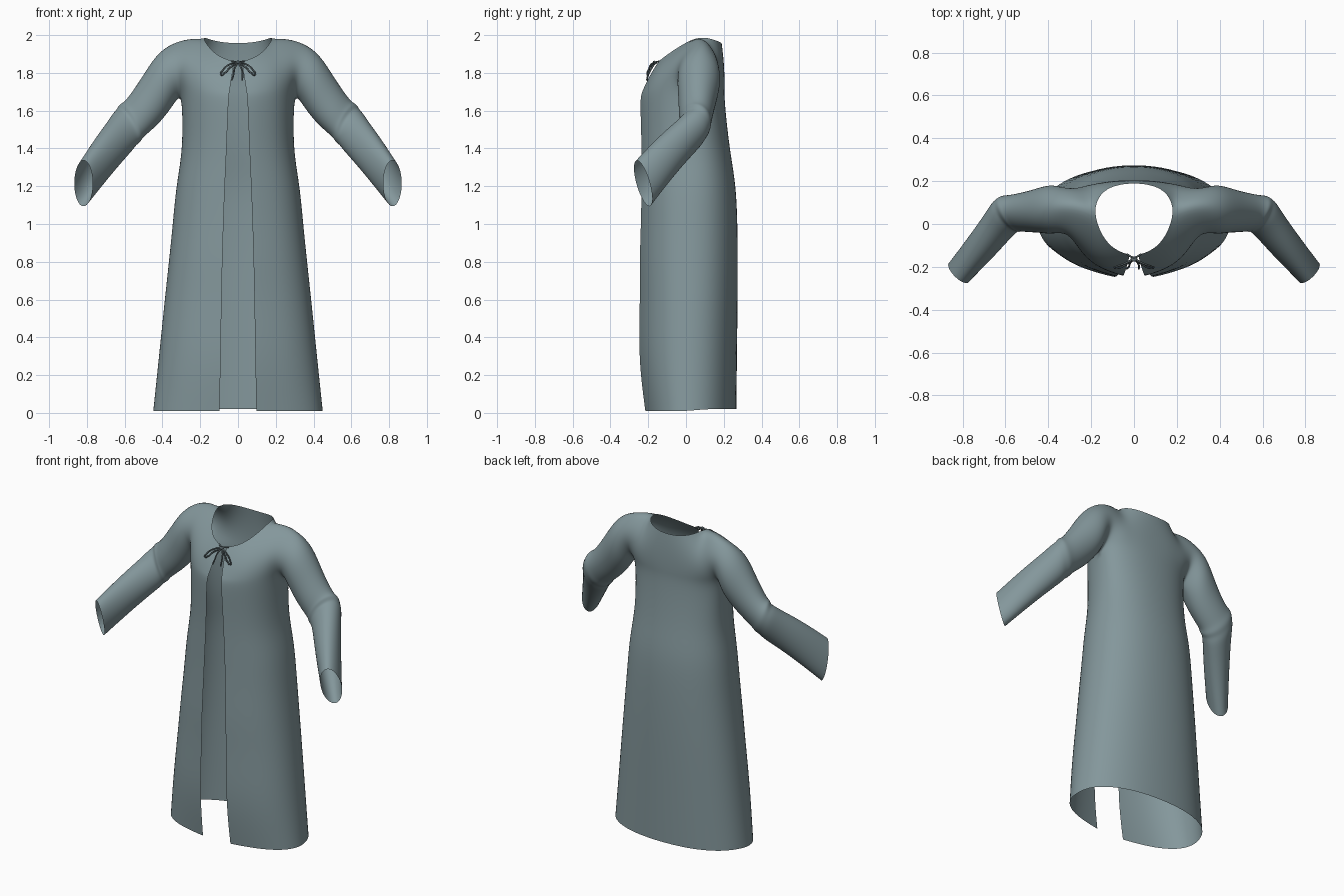
import bpy, bmesh
from math import sin, cos, pi, radians
from mathutils import Vector as V

cube = bpy.data.objects.get("Cube")
if cube:
    bpy.data.objects.remove(cube)


def material(name, rgb):
    m = bpy.data.materials.new(name)
    m.use_nodes = True
    m.diffuse_color = (*rgb, 1)
    m.node_tree.nodes["Principled BSDF"].inputs["Base Color"].default_value = (*rgb, 1)
    return m


cloth = material("grey teal cloth", (0.23, 0.31, 0.33))
cord = material("dark cord", (0.10, 0.13, 0.14))

N, K = 5, 6     # columns per panel, rows per armhole side

# Skirt and chest rings: height, half width, front y, back y, opening half width
RINGS = [(0.01, 0.455, -0.215, 0.27, 0.097), (0.18, 0.437, -0.238, 0.272, 0.094),
         (0.36, 0.418, -0.25, 0.274, 0.091), (0.6, 0.393, -0.243, 0.277, 0.087),
         (0.8, 0.371, -0.246, 0.278, 0.083), (1.0, 0.35, -0.238, 0.276, 0.077),
         (1.2, 0.332, -0.235, 0.268, 0.07), (1.36, 0.302, -0.234, 0.24, 0.062),
         (1.52, 0.297, -0.238, 0.219, 0.056), (1.67, 0.302, -0.243, 0.205, 0.05)]

# Neckline then shoulder line, from the centre outwards
FRONT_TOP = [(0.02, -0.145, 1.86), (0.09, -0.122, 1.88), (0.15, -0.06, 1.925),
             (0.193, 0.06, 1.997), (0.26, 0.085, 1.997), (0.35, 0.09, 1.972)]
BACK_TOP = [(0, 0.192, 1.955), (0.09, 0.182, 1.962), (0.158, 0.145, 1.978)] + FRONT_TOP[3:]
FRONT_BULGE = [-0.015, -0.03, -0.07, -0.145, -0.19, -0.22]
BACK_BULGE = [0.01, 0.02, 0.05, 0.14, 0.15, 0.2]

# Sleeve rings: centre, upward half axis, forward half axis
SLEEVE = [((0.388, 0.07, 1.765), (0.045, 0, 0.135), (0, -0.118, 0)),
          ((0.455, 0.06, 1.662), (0.055, 0, 0.112), (-0.01, -0.1, 0)),
          ((0.522, 0.052, 1.582), (0.05, 0, 0.097), (-0.02, -0.09, 0)),
          ((0.558, 0.05, 1.548), (0.047, 0, 0.094), (-0.03, -0.084, 0)),
          ((0.574, 0.048, 1.532), (0.048, 0, 0.104), (-0.04, -0.086, 0)),
          ((0.59, 0.042, 1.512), (0.04, 0, 0.097), (-0.045, -0.077, 0)),
          ((0.606, 0.03, 1.494), (0.038, -0.005, 0.104), (-0.05, -0.073, 0)),
          ((0.635, -0.008, 1.455), (0.032, -0.015, 0.101), (-0.054, -0.062, 0)),
          ((0.712, -0.105, 1.36), (0.018, -0.025, 0.11), (-0.055, -0.053, 0)),
          ((0.818, -0.227, 1.215), (0, -0.033, 0.122), (-0.049, -0.036, 0))]

bm = bmesh.new()


def skin(rows, closed=False):
    """Join equal rows of points with quads."""
    grid = [[bm.verts.new(p) for p in row] for row in rows]
    n = len(rows[0])
    for a, b in zip(grid, grid[1:]):
        for i in range(n if closed else n - 1):
            k = (i + 1) % n
            bm.faces.new((a[i], a[k], b[k], b[i]))


def half_ring(z, w, y_mid, y_end, gap):
    """Points from the centre line out to the side seam."""
    pts = []
    for j in range(N + 1):
        t = j / N * pi / 2
        x = gap if j == 0 else w * sin(t) ** 0.9
        pts.append(V((x, y_mid + (y_end - y_mid) * max(cos(t), 0) ** 0.9, z)))
    return pts


def yoke(base, top, bulge):
    """Curved panel from the chest line up to the neckline and shoulder."""
    rows = []
    for k in range(K + 1):
        s, row = k / K, []
        for a, b, off in zip(base, map(V, top), bulge):
            c = (a + b) / 2 + V((0, off, 0.1 * abs(off)))
            row.append(a * (1 - s) ** 2 + c * 2 * s * (1 - s) + b * s * s)
        rows.append(row)
    return rows


# Body panels
fronts, backs = [], []
for i, (z, w, yf, yb, gap) in enumerate(RINGS):
    mid = 0.01 + 0.04 * i / (len(RINGS) - 1)
    fronts.append(half_ring(z, w, mid, yf, gap))
    backs.append(half_ring(z + (0.01 if i == 0 else 0), w, mid, yb, 0))
    backs[-1][N] = fronts[-1][N].copy()
front_yoke = yoke(fronts[-1], FRONT_TOP, FRONT_BULGE)
back_yoke = yoke(backs[-1], BACK_TOP, BACK_BULGE)
skin(fronts + front_yoke[1:])
skin(backs + back_yoke[1:])

# Sleeve, starting on the armhole edge
armhole = [r[N] for r in front_yoke] + [r[N] for r in back_yoke[-2:0:-1]]
sleeve = [armhole]
for c, u, f in SLEEVE:
    ring = []
    for i in range(2 * K):
        a = i * pi / K
        ring.append(V(c) + (V(f) * sin(a) - V(u) * cos(a)) * 1.04)
    sleeve.append(ring)
skin(sleeve, closed=True)

bmesh.ops.remove_doubles(bm, verts=bm.verts, dist=0.0005)
bmesh.ops.recalc_face_normals(bm, faces=bm.faces)
# Turn the cloth outwards, judged by the back centre panel
bm.faces.ensure_lookup_table()
low_back = max(bm.faces, key=lambda f: f.calc_center_median().y)
if low_back.normal.y < 0:
    bmesh.ops.reverse_faces(bm, faces=bm.faces)
mesh = bpy.data.meshes.new("robe")
bm.to_mesh(mesh)
bm.free()
mesh.materials.append(cloth)
mesh.shade_smooth()
robe = bpy.data.objects.new("robe", mesh)
bpy.context.collection.objects.link(robe)
mirror = robe.modifiers.new("mirror", 'MIRROR')
mirror.merge_threshold = 0.001
sub = robe.modifiers.new("smooth", 'SUBSURF')
sub.levels = sub.render_levels = 2
sub.boundary_smooth = 'PRESERVE_CORNERS'


def string(name, pts, radius=0.0045):
    """Round cord through a few points."""
    cu = bpy.data.curves.new(name, 'CURVE')
    cu.dimensions = '3D'
    cu.bevel_depth, cu.bevel_resolution, cu.resolution_u = radius, 2, 8
    cu.use_fill_caps = True
    sp = cu.splines.new('BEZIER')
    sp.bezier_points.add(len(pts) - 1)
    for bp, p in zip(sp.bezier_points, pts):
        bp.co = p
        bp.handle_left_type = bp.handle_right_type = 'AUTO'
    cu.materials.append(cord)
    ob = bpy.data.objects.new(name, cu)
    bpy.context.collection.objects.link(ob)


# Neck tie: cross cord, knot, two loops and two tails
string("neck_cord", [(-0.035, -0.14, 1.862), (0, -0.156, 1.858), (0.035, -0.14, 1.862)])
string("knot", [(-0.012, -0.16, 1.853), (0, -0.168, 1.857), (0.012, -0.16, 1.853)], 0.008)
for side, s in (("right", -1), ("left", 1)):
    string(side + "_loop", [(0, -0.163, 1.855), (s * 0.045, -0.185, 1.845),
                            (s * 0.085, -0.2, 1.808), (s * 0.09, -0.204, 1.79),
                            (s * 0.07, -0.205, 1.8), (s * 0.04, -0.19, 1.83),
                            (0, -0.165, 1.853)])
    string(side + "_tail", [(0, -0.163, 1.853), (s * 0.018, -0.182, 1.825),
                            (s * 0.024, -0.2, 1.79), (s * 0.028 - 0.006, -0.208, 1.76)])
